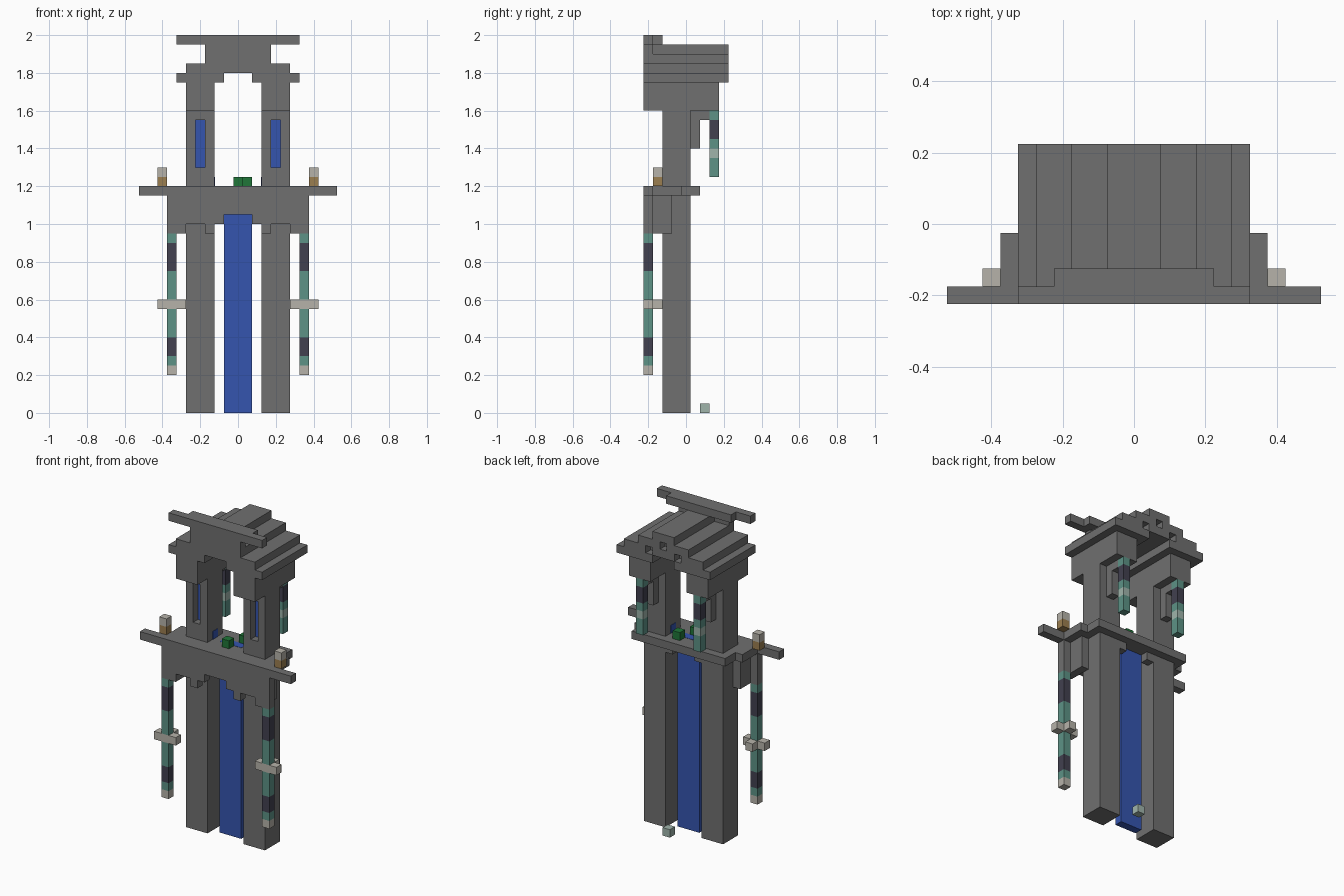
import bpy
import bmesh

U = 0.05  # one block

cube = bpy.data.objects.get("Cube")
if cube:
    bpy.data.objects.remove(cube, do_unlink=True)


def material(name, r, g, b):
    mat = bpy.data.materials.new(name)
    mat.use_nodes = True
    mat.diffuse_color = (r, g, b, 1)
    mat.node_tree.nodes["Principled BSDF"].inputs["Base Color"].default_value = (r, g, b, 1)
    return mat


STONE = material("grey stone", 0.16, 0.16, 0.16)
WATER = material("blue water", 0.035, 0.09, 0.43)
TEAL = material("teal", 0.11, 0.29, 0.24)
DARK = material("dark slate", 0.054, 0.052, 0.08)
PALE = material("pale lamp", 0.47, 0.45, 0.40)
BROWN = material("brown wood", 0.33, 0.21, 0.08)
GREEN = material("green leaf", 0.014, 0.18, 0.04)
MIST = material("pale teal", 0.35, 0.46, 0.41)


def prism(name, outline, y0, y1, mat):
    """Extrude an x-z outline, given in blocks, from y0 to y1."""
    bm = bmesh.new()
    face = bm.faces.new([bm.verts.new((x * U, y0 * U, z * U)) for x, z in outline])
    ext = bmesh.ops.extrude_face_region(bm, geom=[face])
    moved = [v for v in ext["geom"] if isinstance(v, bmesh.types.BMVert)]
    bmesh.ops.translate(bm, verts=moved, vec=(0, (y1 - y0) * U, 0))
    bmesh.ops.recalc_face_normals(bm, faces=bm.faces)
    mesh = bpy.data.meshes.new(name)
    bm.to_mesh(mesh)
    bm.free()
    mesh.materials.append(mat)
    obj = bpy.data.objects.new(name, mesh)
    bpy.context.collection.objects.link(obj)
    return obj


def box(name, x, y, z, mat=STONE):
    (a, b), (c, d) = x, z
    return prism(name, [(a, c), (b, c), (b, d), (a, d)], y[0], y[1], mat)


def wide(name, half, y, z, mat=STONE):
    return box(name, (-half, half), y, z, mat)


def symmetric(name, half, y0, y1):
    """Extrude an outline given by its +x half."""
    return prism(name, half + [(-x, z) for x, z in reversed(half)], y0, y1, STONE)


def carve(target, x, y, z):
    cutter = box("cutter", x, y, z)
    cutter.hide_render = True
    mod = target.modifiers.new("carve", "BOOLEAN")
    mod.operation = "DIFFERENCE"
    mod.solver = "EXACT"
    mod.object = cutter
    bpy.context.view_layer.objects.active = target
    bpy.ops.object.modifier_apply(modifier=mod.name)
    bpy.data.objects.remove(cutter, do_unlink=True)


def stack(name, x, y, z, bands):
    """Pile coloured sections upward from height z."""
    for i, (height, mat) in enumerate(bands):
        box(f"{name}_{i + 1}", x, y, (z, z + height), mat)
        z += height


# Deck, front beam and stepped fascia
wide("deck", 6.5, (-3.5, 1.5), (23, 24))
wide("front_beam", 10.5, (-4.5, -3.5), (23, 24))
symmetric("fascia", [(1.5, 21), (1.5, 20), (2.5, 20), (2.5, 19), (3.5, 19), (3.5, 20),
                     (5.5, 20), (5.5, 19), (7.5, 19), (7.5, 23)], -4.5, -3.5)

# Water falling through the deck, and plants beside it
wide("waterfall", 1.5, (-1.5, -0.5), (0, 24.03), WATER)
box("front_plant", (-0.5, 0.5), (-2.5, -1.5), (24, 25), GREEN)
box("back_plant", (0.5, 1.5), (-0.5, 0.5), (24, 25), GREEN)
box("loose_block", (0.5, 1.5), (1.5, 2.5), (0, 1), MIST)

# Parts repeated on both sides
for side, s in (("left", 1), ("right", -1)):
    def span(a, b):
        return tuple(sorted((s * a, s * b)))

    box(f"{side}_lower_pillar", span(2.5, 5.5), (-2.5, 0.5), (0, 23))
    box(f"{side}_deck_wing", span(6.5, 7.5), (-3.5, -0.5), (23, 24))
    box(f"{side}_bracket", span(5.5, 6.5), (-3.5, -1.5), (19, 23))
    box(f"{side}_corbel", span(1.5, 2.5), (-0.5, 0.5), (22, 23))

    # Upper pillar with a recessed window and back corbels
    pillar = box(f"{side}_upper_pillar", span(2.5, 5.5), (-2.5, 0.5), (24, 32))
    carve(pillar, span(3.5, 4.5), (-3, -1.5), (26, 31))
    box(f"{side}_window", span(3.5, 4.5), (-1.55, -1.4), (26, 31), WATER)
    box(f"{side}_water_outlet", span(2.45, 2.6), (-1.5, -0.5), (24, 25), WATER)
    box(f"{side}_back_rib", span(3.5, 4.5), (0.5, 1.5), (28, 31))
    box(f"{side}_back_corbel", span(3.5, 4.5), (0.5, 2.5), (31, 32))
    box(f"{side}_upper_wall", span(2.5, 5.5), (-4.5, 3.5), (32, 35))
    box(f"{side}_gable_shoulder", span(1.5, 3.5), (-4.5, -3.5), (38, 39))

    # Back hanging banner
    stack(f"{side}_back_hanging", span(3.5, 4.5), (2.5, 3.5), 25,
          [(2, TEAL), (1, MIST), (1, TEAL), (2, DARK), (1, TEAL)])

    # Front hanging banner with a crosspiece
    stack(f"{side}_front_hanging", span(6.5, 7.5), (-4.5, -3.5), 4,
          [(1, PALE), (1, TEAL), (2, DARK), (3, TEAL), (1, PALE),
           (3, TEAL), (3, DARK), (1, TEAL)])
    for part, a in (("inner", 5.5), ("outer", 7.5)):
        box(f"{side}_{part}_arm", span(a, a + 1), (-4.5, -3.5), (11, 12), PALE)
    box(f"{side}_back_arm", span(6.5, 7.5), (-3.5, -2.5), (11, 12), PALE)

    # Lamp beside the deck
    stack(f"{side}_lamp", span(7.5, 8.5), (-3.5, -2.5), 24, [(1, BROWN), (1, PALE)])

# Stepped roof with small recesses in the back gable
roof = symmetric("roof", [(1.5, 36), (1.5, 35), (6.5, 35), (6.5, 36), (5.5, 36), (5.5, 37),
                          (3.5, 37), (3.5, 38), (1.5, 38), (1.5, 39)], -4.5, 4.5)
for x, z in ((-2, 36), (0, 37), (2, 36)):
    carve(roof, (x - 0.46, x + 0.46), (3.5, 5), (z + 0.04, z + 0.96))

# Ridge beam over the front gable
wide("ridge_beam", 6.5, (-4.5, -3.5), (39, 40))
wide("ridge_beam_back", 4.5, (-3.5, -2.5), (39, 40))
